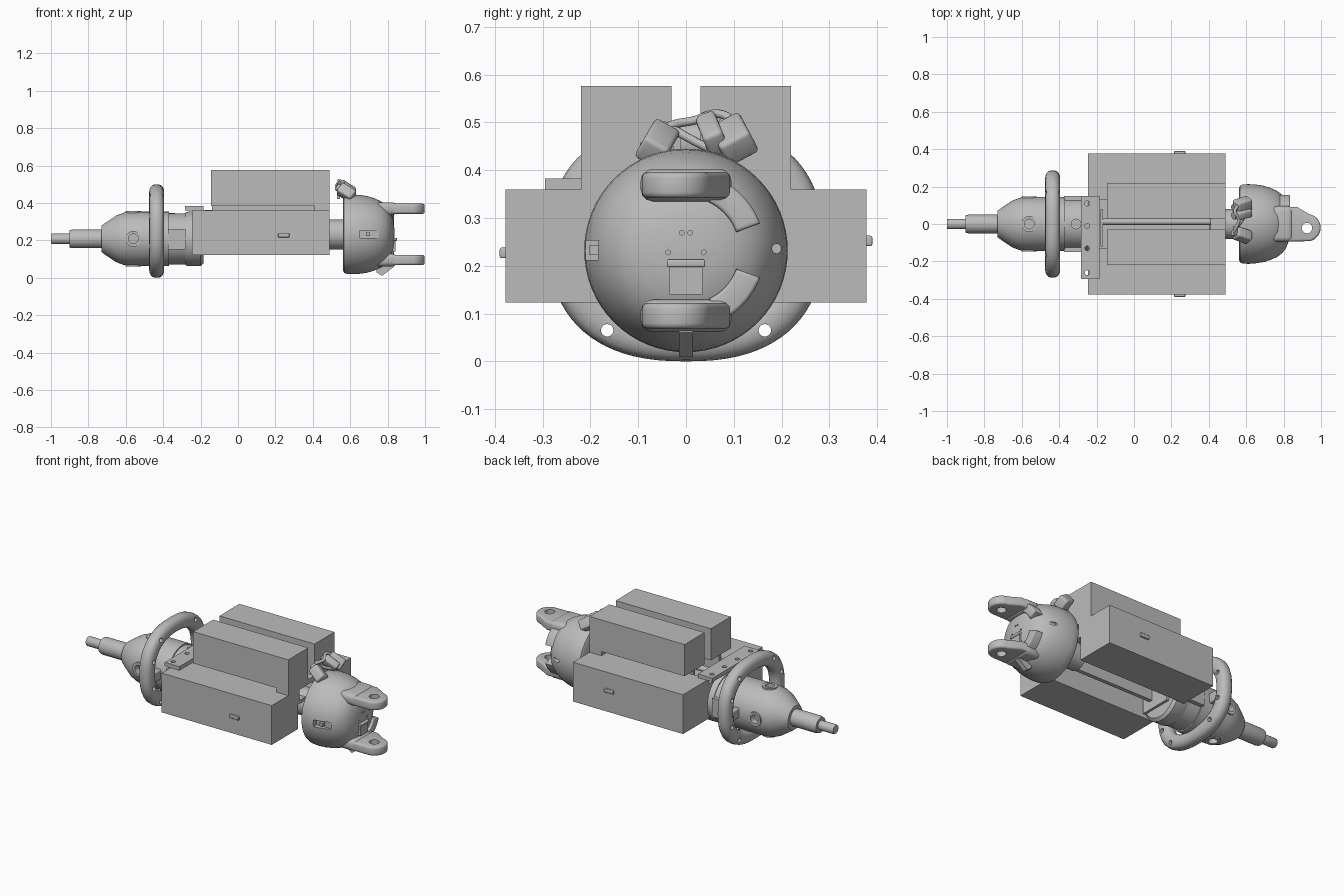
import bpy, bmesh
from math import sin, cos, pi, radians, copysign
from mathutils import Vector, Matrix

if "Cube" in bpy.data.objects:
    bpy.data.objects.remove(bpy.data.objects["Cube"])


def material(name, value):
    m = bpy.data.materials.new(name)
    m.use_nodes = True
    colour = (value, value, value, 1)
    m.diffuse_color = colour
    m.node_tree.nodes["Principled BSDF"].inputs["Base Color"].default_value = colour
    return m


GREY = material("plain grey", 0.5)


def finish(name, bm):
    bmesh.ops.recalc_face_normals(bm, faces=bm.faces)
    mesh = bpy.data.meshes.new(name)
    bm.to_mesh(mesh)
    bm.free()
    mesh.materials.append(GREY)
    return smooth(link(name, mesh))


def link(name, mesh):
    ob = bpy.data.objects.new(name, mesh)
    bpy.context.collection.objects.link(ob)
    return ob


def smooth(ob):
    for p in ob.data.polygons:
        p.use_smooth = True
    ob.data.set_sharp_from_angle(angle=radians(32))
    return ob


def box(name, lo, hi, bevel=0, turn=None):
    lo, hi = Vector(lo), Vector(hi)
    bm = bmesh.new()
    bmesh.ops.create_cube(bm, size=1)
    bmesh.ops.scale(bm, vec=hi - lo, verts=bm.verts)
    if bevel:
        bmesh.ops.bevel(bm, geom=bm.edges[:], offset=bevel, segments=3,
                        profile=0.5, affect='EDGES')
    if turn:
        bmesh.ops.rotate(bm, matrix=turn, verts=bm.verts)
    bmesh.ops.translate(bm, vec=(lo + hi) / 2, verts=bm.verts)
    return finish(name, bm)


def lathe(name, profile, z, steps=64):
    """Turn (x, radius) points about a lengthwise axis at height z."""
    bm = bmesh.new()
    rings = []
    for x, r in profile:
        rings.append([bm.verts.new((x, r * cos(2 * pi * i / steps),
                                    z + r * sin(2 * pi * i / steps)))
                      for i in range(steps)])
    for a, b in zip(rings, rings[1:]):
        for i in range(steps):
            j = (i + 1) % steps
            bm.faces.new((a[i], a[j], b[j], b[i]))
    bm.faces.new(rings[0])
    bm.faces.new(rings[-1])
    return finish(name, bm)


def rod(name, start, end, r, steps=20):
    start, end = Vector(start), Vector(end)
    d = end - start
    bm = bmesh.new()
    bmesh.ops.create_cone(bm, cap_ends=True, segments=steps, radius1=r, radius2=r,
                          depth=d.length)
    m = Matrix.Translation((start + end) / 2) @ d.to_track_quat('Z', 'Y').to_matrix().to_4x4()
    bmesh.ops.transform(bm, matrix=m, verts=bm.verts)
    return finish(name, bm)


def prism(name, points, offset, bevel=0):
    """Extrude an outline by an offset vector."""
    bm = bmesh.new()
    face = bm.faces.new([bm.verts.new(p) for p in points])
    new = bmesh.ops.extrude_face_region(bm, geom=[face])["geom"]
    bmesh.ops.translate(bm, vec=offset, verts=[v for v in new if isinstance(v, bmesh.types.BMVert)])
    bmesh.ops.recalc_face_normals(bm, faces=bm.faces)
    if bevel:
        caps = [e for f in bm.faces if len(f.verts) > 4 for e in f.edges]
        bmesh.ops.bevel(bm, geom=caps, offset=bevel, segments=3, profile=0.5, affect='EDGES')
    return finish(name, bm)


def cut(ob, cutters):
    for c in cutters:
        c.hide_render = True
        mod = ob.modifiers.new("cut", 'BOOLEAN')
        mod.operation, mod.object, mod.solver = 'DIFFERENCE', c, 'EXACT'
    graph = bpy.context.evaluated_depsgraph_get()
    mesh = bpy.data.meshes.new_from_object(ob.evaluated_get(graph))
    ob.modifiers.clear()
    ob.data = mesh
    for c in cutters:
        bpy.data.objects.remove(c)
    return smooth(ob)


# Tail rod and tapered housing
AX = 0.208
lathe("tail_rod", [(-1, .025), (-.995, .028), (-.9, .028), (-.9, .046), (-.885, .05),
                   (-.72, .05)], AX, 40)
body = lathe("tail_housing", [(-.73, .05), (-.73, .07), (-.71, .085), (-.65, .125), (-.61, .14),
                              (-.57, .145), (-.5, .145), (-.49, .137), (-.2, .137)], AX)
cut(body, [rod("port_cut", (x, y * .11, AX + z * .11), (x, y * .2, AX + z * .2), .026)
           for x in (-.56, -.31) for y, z in ((0, 1), (1, 0), (-1, 0), (0, -1))
           if x < -.5 or z > 0])
for y, z in ((0, 1), (1, 0), (-1, 0), (0, -1)):
    boss = rod("port_boss", (-.56, y * .1, AX + z * .1), (-.56, y * .148, AX + z * .148), .042, 32)
    cut(boss, [rod("boss_cut", (-.56, y * .11, AX + z * .11), (-.56, y * .2, AX + z * .2), .026)])
lathe("tail_collar", [(-.5, .145), (-.37, .145)], AX)
lathe("tail_flange", [(-.28, .142), (-.265, .146), (-.2, .146), (-.185, .13)], AX)
for s in (-1, 1):
    box("side_pad", (-.375, s * .135 - .015, .15), (-.28, s * .135 + .015, .262))

# Hand ring: rounded-square loop with eight holes
bm = bmesh.new()
N, M, EXP = 80, 16, 2 / 2.4
rows = []
for i in range(N):
    t = 2 * pi * i / N
    u = copysign(abs(cos(t)) ** EXP, cos(t))
    w = copysign(abs(sin(t)) ** EXP, sin(t))
    rows.append([])
    for k in range(M):
        v = 2 * pi * k / M
        off = .042 * cos(v) - .042
        x = -.435 + copysign(.04 * abs(sin(v)) ** .75, sin(v))
        rows[-1].append(bm.verts.new((x, (.287 + off) * u, .25 + (.25 + off) * w)))
for i in range(N):
    for k in range(M):
        a, b = rows[i], rows[(i + 1) % N]
        bm.faces.new((a[k], b[k], b[(k + 1) % M], a[(k + 1) % M]))
ring = finish("hand_ring", bm)
spots = [(s * y, z) for s in (-1, 1) for y, z in ((.165, .065), (.235, .17), (.235, .33), (.165, .435))]
cut(ring, [rod("ring_cut", (-.6, y, z), (-.3, y, z), .013) for y, z in spots])
for s in (-1, 1):
    box("ring_spoke", (-.455, s * .18 - .06, .185), (-.415, s * .18 + .06, .245), .008)

# Storage boxes and the stubs on their sides
for s, zc in ((-1, .227), (1, .252)):
    lo, hi = sorted((s * .13, s * .378))
    box("lower_box", (-.245, lo, .123), (.49, hi, .36))
    lo, hi = sorted((s * .03, s * .22))
    box("upper_box", (-.145, lo, .385), (.49, hi, .576))
    box("side_stub", (.215, s * .38 - .01, zc - .011), (.275, s * .38 + .01, zc + .011), .004)

# Frame between the boxes
box("spine_plate", (-.2, -.13, .27), (.49, .13, .29))
for s in (-1, 1):
    box("spine_rail", (-.2, s * .055 - .012, .19), (.49, s * .055 + .012, .27))
    box("box_support", (-.14, s * .125 - .01, .27), (.49, s * .125 + .01, .385))
    box("end_wall", (-.245, s * .11 - .02, .13), (-.225, s * .11 + .02, .33))
rod("spine_rod", (-.18, .012, .345), (.42, .012, .345), .017)
box("front_plate", (.41, -.22, .355), (.49, .22, .385))
rear = box("rear_plate", (-.283, -.295, .36), (-.185, .15, .383))
cut(rear, [rod("plate_cut", (-.25, y, .3), (-.25, y, .45), .013) for y in (-.26, -.13, -.01, .11)])
box("rear_bracket", (-.18, -.12, .14), (-.165, .08, .36))

# Dome head with side recesses
HZ = 0.232
lathe("neck", [(.4, .08), (.57, .08)], HZ)
head = lathe("dome_head", [(.562, .1), (.562, .195), (.568, .206), (.58, .211), (.61, .213), (.65, .211),
                           (.69, .205), (.73, .193), (.765, .177), (.79, .158), (.81, .134),
                           (.823, .105), (.832, .07), (.836, .03), (.837, .004)], HZ)
cut(head, [box("slot_cut", (.65, -.24, .212), (.75, -.178, .253)),
           rod("hole_cut", (.71, .19, .236), (.9, .19, .236), .01)] +
    [rod("pin_cut", (.8, y, z), (.9, y, z), .005, 12)
     for y, z in ((-.037, .228), (.037, .228), (-.009, .269), (.009, .269))])
box("slot_key", (.685, -.203, .223), (.705, -.17, .243))
box("face_block", (.79, -.035, .14), (.843, .035, .205))
box("face_lip", (.79, -.04, .197), (.85, .04, .213), .004)
prism("lower_fin", [(.74, -.015, .03), (.77, -.015, .01), (.835, -.015, .06), (.82, -.015, .11),
                    (.74, -.015, .11)], (0, .03, 0))

# Pair of lugs with pin holes, and curved guards beside them
for s in (-1, 1):
    zc = HZ + s * .137
    tip = [(.925 + .073 * cos(a), -.02 + .073 * sin(a), zc - .027)
           for a in [radians(d) for d in range(-80, 81, 10)]]
    outline = [(.74, -.093, zc - .027), (.85, -.093, zc - .027)] + tip + \
              [(.87, .092, zc - .027), (.74, .092, zc - .027)]
    lug = prism("lug", outline, (0, 0, .054), .012)
    cut(lug, [rod("lug_cut", (.925, -.022, zc - .1), (.925, -.022, zc + .1), .028)])
    box("lug_root", (.73, -.095, zc - .034), (.85, .095, zc + .034), .025)
    arc = [radians(d) for d in range(20, 66, 5)]
    pts = [(.7, .165 * cos(a), HZ + s * .165 * sin(a)) for a in arc] + \
          [(.7, .112 * cos(a), HZ + s * .112 * sin(a)) for a in reversed(arc)]
    prism("curved_guard", pts, (.135, 0, 0), .008)

# Tilted plugs and cables on the head
for y, z, roll, half in ((-.06, .455, 30, .03), (.1, .465, -28, .036), (.055, .475, -22, .022)):
    turn = Matrix.Rotation(radians(-roll), 3, 'X') @ Matrix.Rotation(radians(35), 3, 'Y')
    box("plug", (.535, y - half, z - .03), (.625, y + half, z + .03), .01, turn)
    d = turn @ Vector((-1, 0, 0))
    c = Vector((.58, y, z))
    rod("plug_socket", c, c + d * .06, .02)


def cable(points):
    curve = bpy.data.curves.new("cable", 'CURVE')
    curve.dimensions, curve.bevel_depth, curve.bevel_resolution = '3D', .009, 3
    sp = curve.splines.new('BEZIER')
    sp.bezier_points.add(len(points) - 1)
    for b, p in zip(sp.bezier_points, points):
        b.co = p
        b.handle_left_type = b.handle_right_type = 'AUTO'
    curve.materials.append(GREY)
    link("cable", curve)


cable([(.57, -.09, .45), (.54, -.04, .49), (.56, .02, .505), (.54, .07, .518), (.57, .11, .49)])
cable([(.6, .06, .44), (.57, .01, .465), (.54, -.03, .488)])
box("cable_post", (.53, -.027, .42), (.545, -.012, .503))
